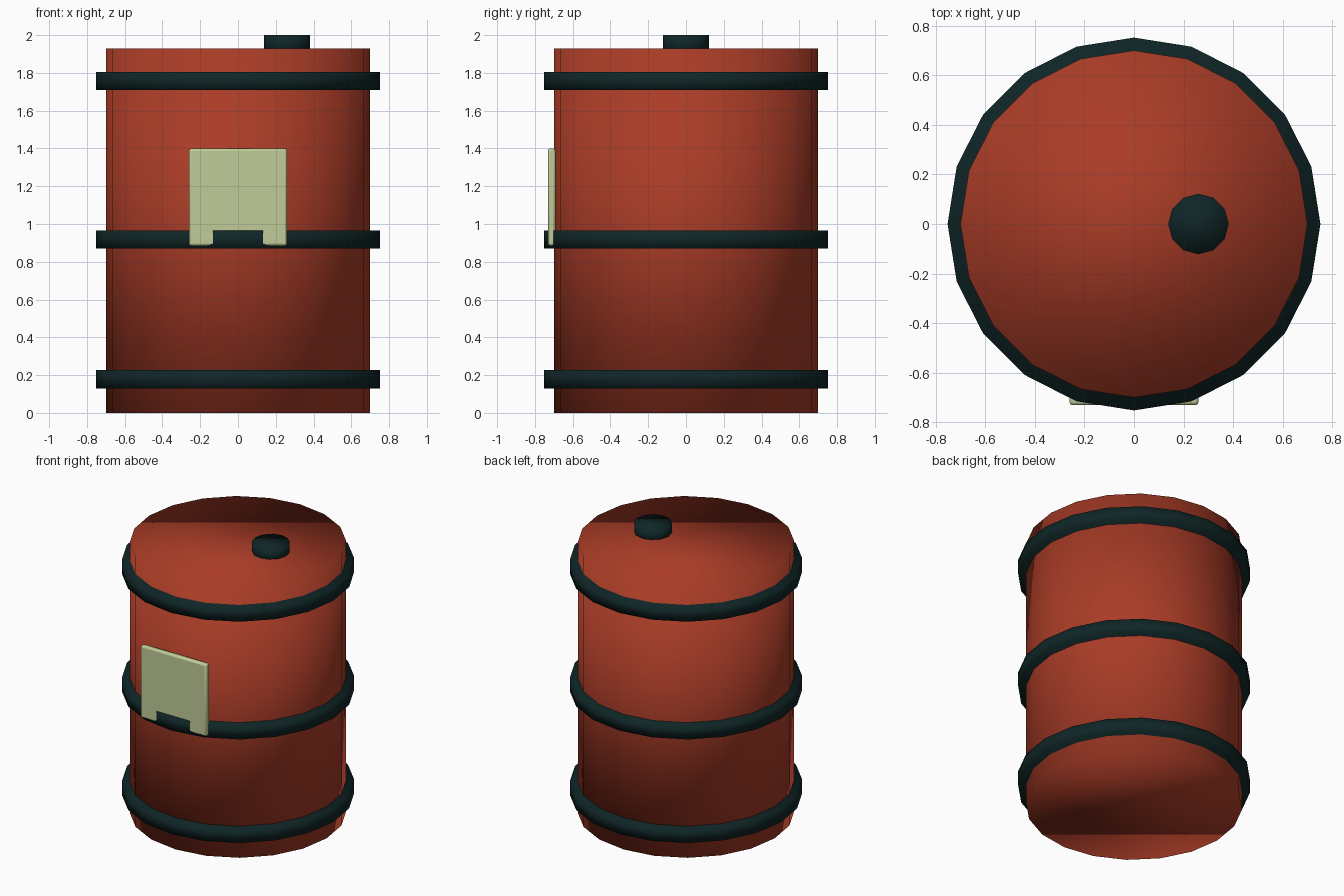
import bpy

if "Cube" in bpy.data.objects:
    bpy.data.objects.remove(bpy.data.objects["Cube"])


def material(name, rgb):
    m = bpy.data.materials.new(name)
    m.diffuse_color = (*rgb, 1)
    m.use_nodes = True
    m.node_tree.nodes["Principled BSDF"].inputs["Base Color"].default_value = m.diffuse_color
    return m


RED = material("barrel red", (0.40, 0.045, 0.02))
DARK = material("dark teal", (0.005, 0.019, 0.020))
CREAM = material("pale green label", (0.53, 0.60, 0.31))


def cylinder(name, sides, radius, z0, z1, mat, x=0):
    bpy.ops.mesh.primitive_cylinder_add(vertices=sides, radius=radius, depth=z1 - z0,
                                        location=(x, 0, (z0 + z1) / 2))
    o = bpy.context.object
    o.name = name
    o.data.materials.append(mat)
    # soft normals run over the rims as well
    bpy.ops.object.shade_smooth()
    return o


# Drum body
cylinder("drum_body", 20, 0.70, 0, 1.93, RED)

# Three hoops around the body
for name, z in (("lower_hoop", 0.178), ("middle_hoop", 0.917), ("upper_hoop", 1.757)):
    cylinder(name, 20, 0.752, z - 0.048, z + 0.048, DARK)

# Filler cap on the lid
cylinder("filler_cap", 12, 0.122, 1.90, 2.0, DARK, x=0.26)

# Label plate on the front, tucked into the middle hoop
bpy.ops.mesh.primitive_cube_add(size=1, location=(0, -0.711, 1.142))
plate = bpy.context.object
plate.name = "label_plate"
plate.scale = (0.52, 0.04, 0.515)
bpy.ops.object.transform_apply(location=False, rotation=False, scale=True)
plate.data.materials.append(CREAM)
bevel = plate.modifiers.new("soft_edges", 'BEVEL')
bevel.width = 0.012
bevel.segments = 2
bpy.ops.object.shade_smooth_by_angle()
